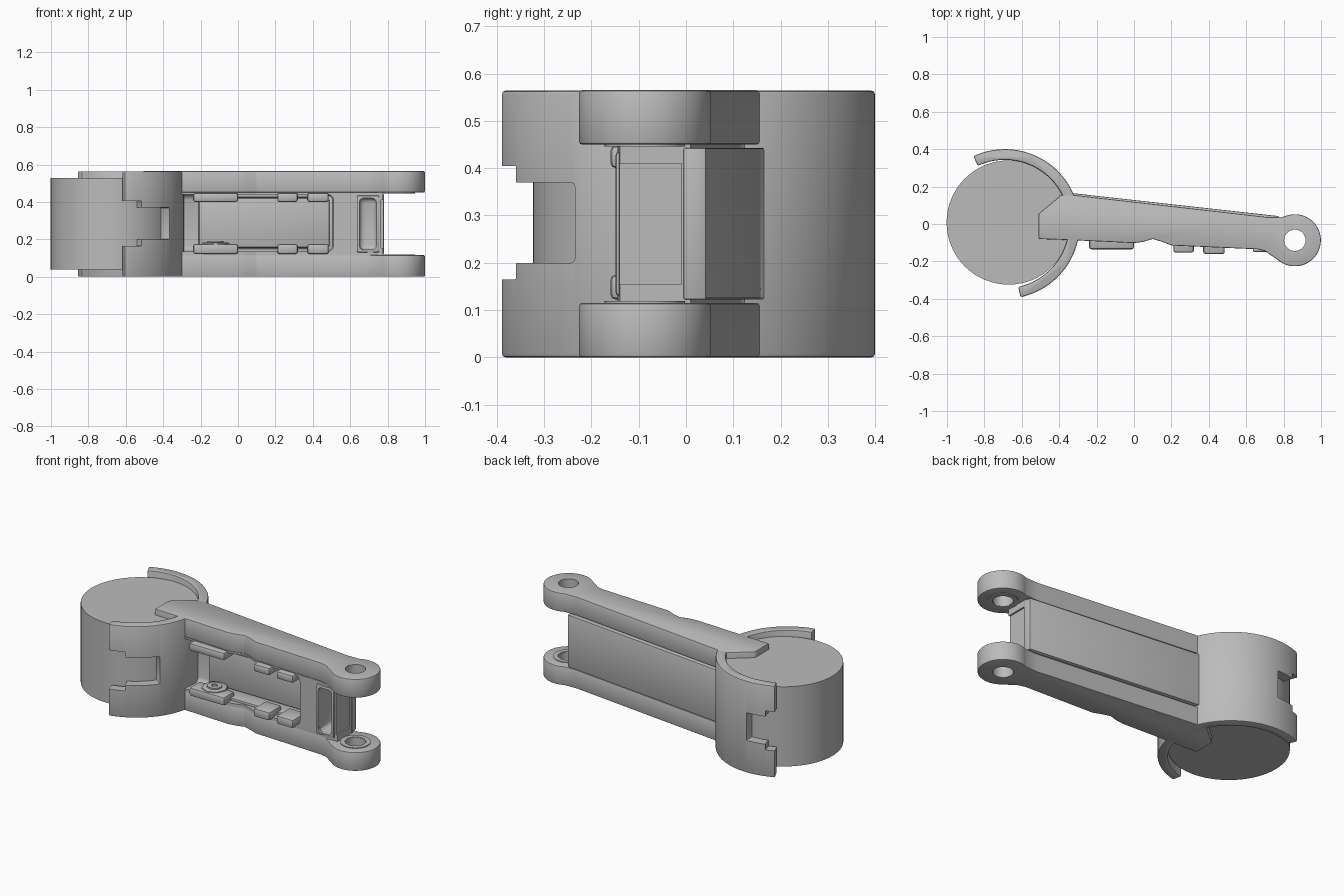
import bpy, bmesh
from math import cos, sin, radians, pi

old = bpy.data.objects.get("Cube")
if old:
    bpy.data.objects.remove(old, do_unlink=True)

grey = bpy.data.materials.new("plain grey")
grey.use_nodes = True
COLOUR = (0.5, 0.5, 0.5, 1)
grey.diffuse_color = COLOUR
grey.node_tree.nodes["Principled BSDF"].inputs["Base Color"].default_value = COLOUR

H = 0.565               # full height
DRUM = (-0.67, 0.008)   # drum axis
COLLAR = (-0.69, 0.0)   # collar axis
LUG = (0.86, -0.087)    # hinge lug axis


def arc(c, r, a0, a1, n=32):
    """Points on an arc, angles in degrees."""
    angles = [radians(a0 + (a1 - a0) * i / n) for i in range(n + 1)]
    return [(c[0] + r * cos(a), c[1] + r * sin(a)) for a in angles]


def sector(a0, a1, r0, r1, n=32):
    return arc(COLLAR, r1, a0, a1, n) + arc(COLLAR, r0, a1, a0, n)


def circle(c, r, n=48):
    return arc(c, r, 0, 360, n)[:-1]


def rect(x0, x1, y0, y1):
    return [(x0, y0), (x1, y0), (x1, y1), (x0, y1)]


def apply(ob, mod):
    bpy.context.view_layer.objects.active = ob
    bpy.ops.object.modifier_apply(modifier=mod.name)


def prism(name, pts, z0, z1, bevel=0.0, segments=2):
    """Extrude an outline upward and soften its sharp edges."""
    bm = bmesh.new()
    face = bm.faces.new([bm.verts.new((x, y, z0)) for x, y in pts])
    out = bmesh.ops.extrude_face_region(bm, geom=[face])
    verts = [g for g in out["geom"] if isinstance(g, bmesh.types.BMVert)]
    bmesh.ops.translate(bm, vec=(0, 0, z1 - z0), verts=verts)
    bmesh.ops.recalc_face_normals(bm, faces=bm.faces)
    me = bpy.data.meshes.new(name)
    bm.to_mesh(me)
    bm.free()
    me.materials.append(grey)
    ob = bpy.data.objects.new(name, me)
    bpy.context.collection.objects.link(ob)
    if bevel:
        m = ob.modifiers.new("soft", "BEVEL")
        m.width, m.segments, m.limit_method = bevel, segments, "ANGLE"
        apply(ob, m)
    return ob


def cut(ob, *cutters):
    for c in cutters:
        m = ob.modifiers.new("cut", "BOOLEAN")
        m.operation, m.object, m.solver = "DIFFERENCE", c, "EXACT"
        apply(ob, m)
        bpy.data.objects.remove(c, do_unlink=True)


def smooth(ob):
    bpy.ops.object.select_all(action="DESELECT")
    ob.select_set(True)
    bpy.context.view_layer.objects.active = ob
    bpy.ops.object.shade_smooth_by_angle(angle=radians(30))


# Drum
prism("drum", circle(DRUM, 0.332, 64), 0.038, 0.528)

# Collar around the drum, notched at both open ends
collar = prism("collar", sector(-78, 115, 0.343, 0.4, 64), 0, H - 0.001, 0.008)
cut(collar,
    prism("front_notch", sector(-90, -36, 0.3, 0.45), 0.2, 0.37, 0.012),
    prism("front_notch_mouth", sector(-90, -64, 0.3, 0.45), 0.165, 0.405, 0.02),
    prism("back_notch", sector(90, 125, 0.3, 0.45), 0.2, 0.37, 0.012),
    prism("back_notch_mouth", sector(107, 125, 0.3, 0.45), 0.165, 0.405, 0.01))

# Side rails with hinge lugs
front_edge = [(0.7, -0.145), (0.66, -0.135), (0.2, -0.115), (0.15, -0.095), (0.1, -0.08),
              (0.05, -0.095), (0.0, -0.102), (-0.36, -0.085)]
rail = ([(-0.51, 0.055), (-0.39, 0.155), (-0.32, 0.155), (0.72, 0.036)]
        + arc(LUG, 0.139, 115, -130, 40) + front_edge + [(-0.51, -0.08)])
for name, z0, z1, inner in (("lower", 0, 0.115, 0.115), ("upper", 0.45, H, 0.446)):
    ob = prism(name + "_rail", rail, z0, z1, 0.006)
    cut(ob, prism("lug_hole", circle(LUG, 0.057), z0 - 0.1, z1 + 0.1))
    bush = prism(name + "_bushing", circle(LUG, 0.085), inner, inner + 0.004)
    cut(bush, prism("bushing_hole", circle(LUG, 0.058), inner - 0.1, inner + 0.1))

# Web between the rails, with the long front pocket and the end slot
web = [(-0.36, 0.12), (-0.32, 0.125), (0.7, 0.02), (0.775, 0.01), (0.775, -0.14)] + front_edge
body = prism("web", web, 0.114, 0.451)
pocket = prism("pocket", rect(-0.32, 0.51, -0.3, 0.03), 0.135, 0.44, 0.03, 3)
slot = prism("slot", rect(0.65, 0.74, -0.3, -0.01), 0.145, 0.42, 0.025, 3)
end_inset = prism("end_inset", rect(0.765, 0.9, -0.3, -0.01), 0.155, 0.41)
cut(body, pocket, slot, end_inset)

# Raised rim around the end slot
rim = prism("slot_rim", rect(0.635, 0.755, -0.149, -0.13), 0.13, 0.435, 0.008)
cut(rim, prism("rim_hole", rect(0.65, 0.74, -0.3, 0), 0.145, 0.42, 0.02, 3))

# Back cover, slightly proud of the rails
prism("back_cover", [(-0.37, 0.1), (-0.33, 0.165), (0.775, 0.042), (0.78, -0.005), (0.7, -0.005)],
      0.122, 0.443, 0.004)

# Latch blocks along the pocket edges
for i, (x0, x1, y) in enumerate(((-0.24, 0.0, -0.135), (0.21, 0.32, -0.153), (0.37, 0.485, -0.16))):
    for side, z0, z1 in (("lower", 0.122, 0.175), ("upper", 0.4, 0.448)):
        prism(f"{side}_latch_{i + 1}", rect(x0, x1, y, -0.03), z0, z1, 0.012)

# Pocket floor panel and its ledges
prism("floor_panel", rect(-0.21, 0.49, 0.01, 0.04), 0.155, 0.42, 0.01)
for side, z0, z1 in (("lower", 0.13, 0.15), ("upper", 0.425, 0.445)):
    prism(side + "_ledge", rect(-0.2, 0.48, -0.07, 0.035), z0, z1, 0.004)

# Pivot nut on the lower ledge
NUT = (-0.12, -0.055)
prism("nut_base", circle(NUT, 0.075, 8), 0.15, 0.182, 0.006)
nut = prism("nut", circle(NUT, 0.042, 32), 0.18, 0.19)
cut(nut, prism("nut_hole", circle(NUT, 0.018, 24), 0.1, 0.3))

for ob in bpy.context.collection.objects:
    if ob.type == "MESH" and grey.name in ob.data.materials:
        smooth(ob)
